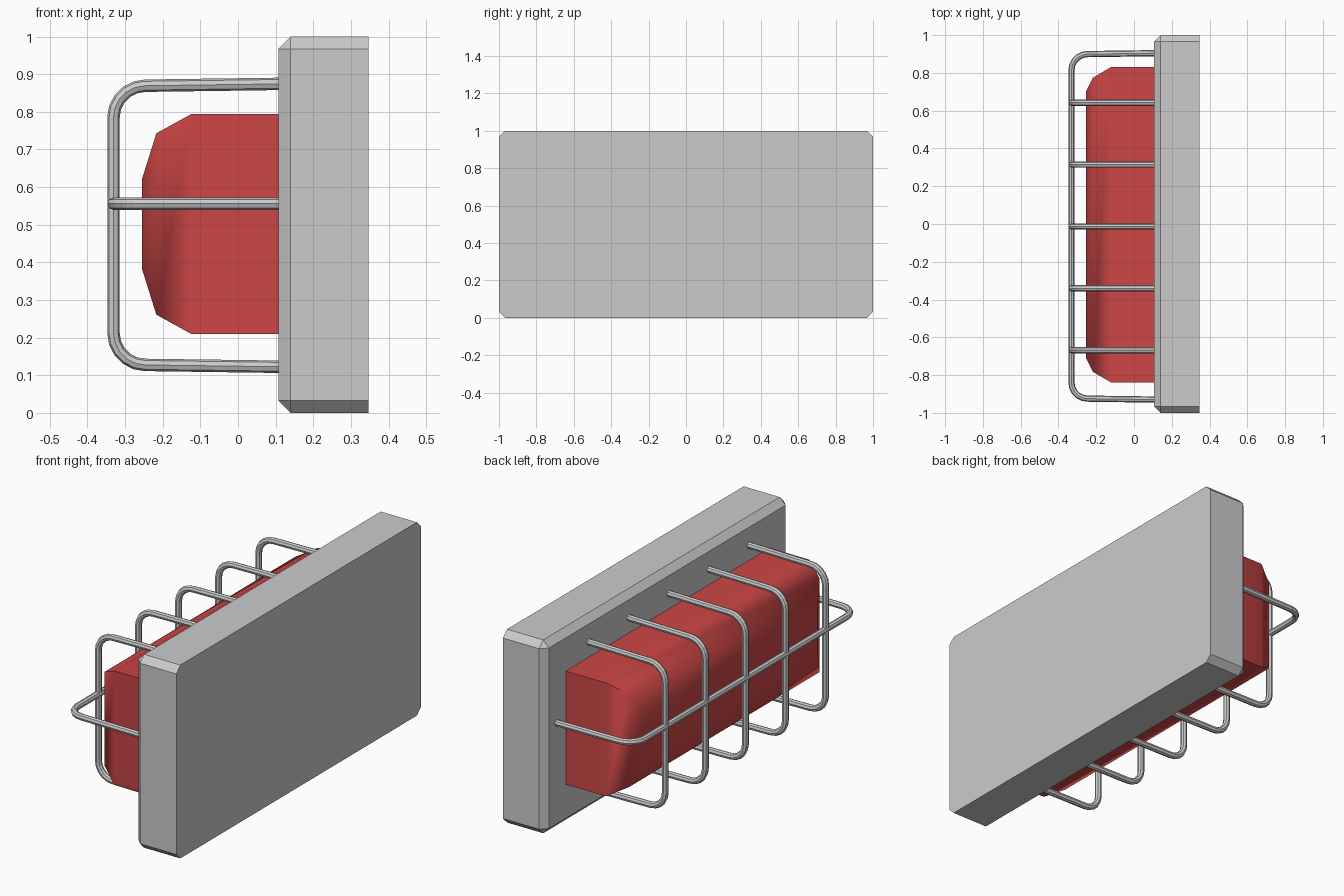
import bpy, bmesh
from math import sin, cos, pi, radians

if "Cube" in bpy.data.objects:
    bpy.data.objects.remove(bpy.data.objects["Cube"])


def add_object(name, bm):
    bmesh.ops.recalc_face_normals(bm, faces=bm.faces)
    me = bpy.data.meshes.new(name)
    bm.to_mesh(me)
    bm.free()
    ob = bpy.data.objects.new(name, me)
    bpy.context.collection.objects.link(ob)
    return ob


# Wall plate: every edge chamfered except those around the back face
X0, X1 = 0.107, 0.347
bm = bmesh.new()
bmesh.ops.create_cube(bm, size=1)
for v in bm.verts:
    v.co = (X0 if v.co.x < 0 else X1, v.co.y * 2, v.co.z + 0.5)
edges = [e for e in bm.edges if min(v.co.x for v in e.verts) < X1 - 0.01]
bmesh.ops.bevel(bm, geom=edges, offset=0.033, offset_type='OFFSET',
                segments=1, affect='EDGES')
add_object("wall_plate", bm)

# Red lens: rectangular rings (x, half width, half height) stepping outwards
LENS_Y, LENS_Z = -0.004, 0.502
rings = [(0.112, 0.834, 0.293), (-0.123, 0.834, 0.293),
         (-0.217, 0.779, 0.241), (-0.255, 0.705, 0.120)]
bm = bmesh.new()
loops = [[bm.verts.new((x, LENS_Y + sy * hy, LENS_Z + sz * hz))
          for sy, sz in ((-1, -1), (1, -1), (1, 1), (-1, 1))]
         for x, hy, hz in rings]
for a, b in zip(loops, loops[1:]):
    for i in range(4):
        j = (i + 1) % 4
        bm.faces.new((a[i], a[j], b[j], b[i]))
bm.faces.new(loops[0])
bm.faces.new(loops[-1])
lens = add_object("lens", bm)
red = bpy.data.materials.new("red_glass")
red.diffuse_color = (0.6, 0.06, 0.06, 1)
red.use_nodes = True
red.node_tree.nodes["Principled BSDF"].inputs["Base Color"].default_value = red.diffuse_color
lens.data.materials.append(red)
bpy.context.view_layer.objects.active = lens
lens.select_set(True)
bpy.ops.object.shade_smooth_by_angle(angle=radians(45))


# Guard wires: U-shaped hoops with rounded corners
def hoop_profile(half, splay):
    front, r = -0.331, 0.085
    side = [(X0 + 0.01, half + splay)]
    for k in range(6):
        t = k / 5 * pi / 2
        side.append((front + r - r * sin(t), half - r + r * cos(t)))
    return side + [(x, -h) for x, h in reversed(side)]


def wire(name, points, radius=0.0165, sides=8):
    cu = bpy.data.curves.new(name, 'CURVE')
    cu.dimensions = '3D'
    cu.bevel_depth = radius
    cu.bevel_resolution = (sides - 4) // 2
    cu.use_fill_caps = True
    sp = cu.splines.new('POLY')
    sp.points.add(len(points) - 1)
    for p, co in zip(sp.points, points):
        p.co = (*co, 1)
    sp.use_smooth = False
    tmp = bpy.data.objects.new(name + "_path", cu)
    me = bpy.data.meshes.new_from_object(tmp)
    bpy.data.objects.remove(tmp)
    ob = bpy.data.objects.new(name, me)
    bpy.context.collection.objects.link(ob)


for n in range(5):
    y = -0.013 + (n - 2) * 0.3275
    wire(f"guard_hoop_{n + 1}",
         [(x, y, 0.4985 + h) for x, h in hoop_profile(0.371, 0.005)])
wire("guard_crossbar",
     [(x, -0.0125 + h, 0.556) for x, h in hoop_profile(0.912, 0.005)])
